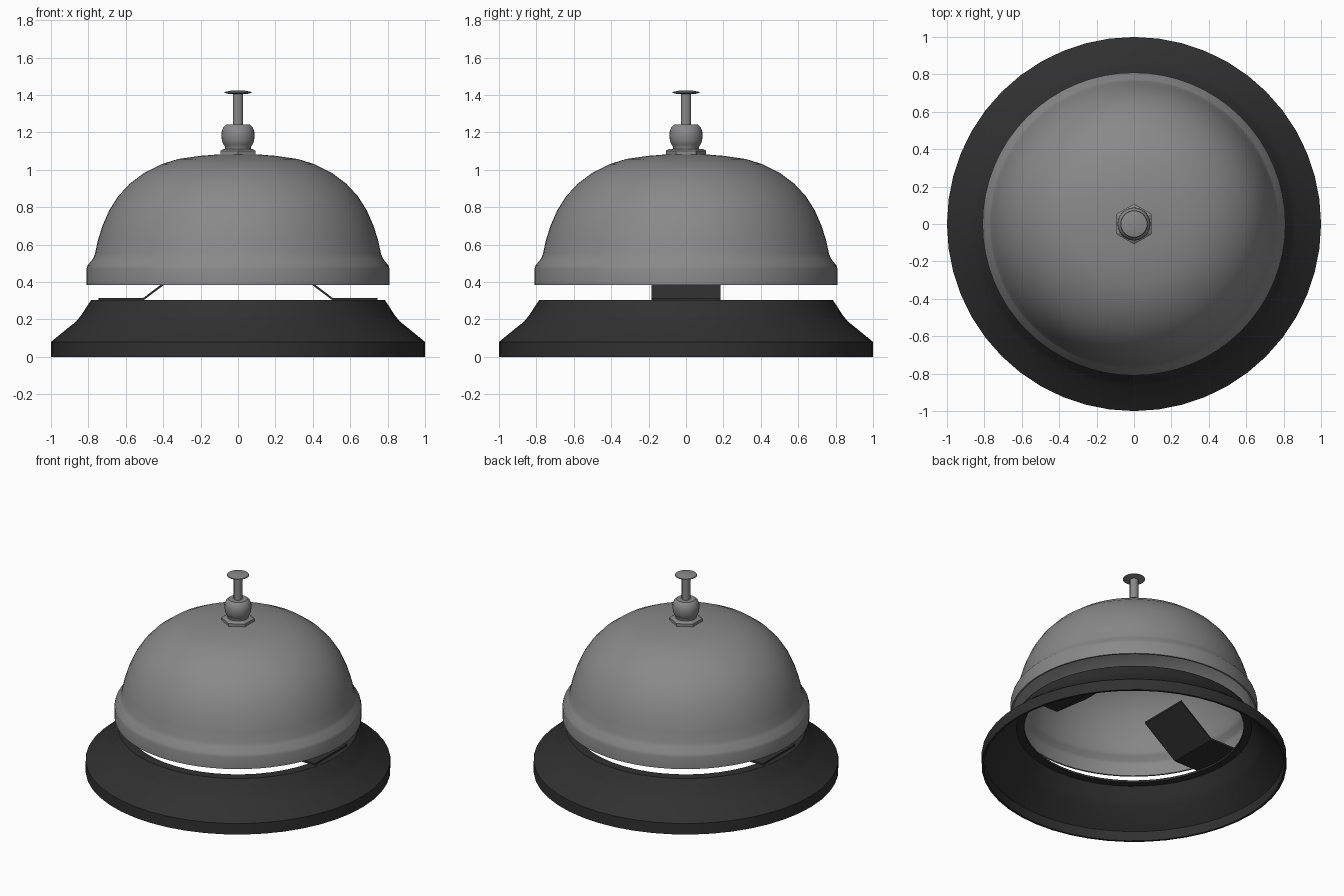
import bpy, bmesh, math

if "Cube" in bpy.data.objects:
    bpy.data.objects.remove(bpy.data.objects["Cube"])


def material(name, rgb):
    m = bpy.data.materials.new(name)
    m.diffuse_color = (*rgb, 1)
    m.use_nodes = True
    m.node_tree.nodes["Principled BSDF"].inputs["Base Color"].default_value = m.diffuse_color
    return m


METAL = material("brushed grey metal", (0.25, 0.25, 0.25))
BLACK = material("matte black", (0.03, 0.03, 0.03))


def finish(name, bm, mat, angle=30):
    bmesh.ops.recalc_face_normals(bm, faces=bm.faces)
    mesh = bpy.data.meshes.new(name)
    bm.to_mesh(mesh)
    bm.free()
    mesh.materials.append(mat)
    obj = bpy.data.objects.new(name, mesh)
    bpy.context.collection.objects.link(obj)
    bpy.ops.object.select_all(action='DESELECT')
    obj.select_set(True)
    bpy.context.view_layer.objects.active = obj
    bpy.ops.object.shade_smooth_by_angle(angle=math.radians(angle))
    return obj


def lathe(name, profile, mat, steps, closed=False, angle=30, turn=0):
    """Spin an (r, z) profile around the z axis."""
    bm = bmesh.new()
    pts = profile + profile[:1] if closed else profile
    verts = [bm.verts.new((r * math.cos(turn), r * math.sin(turn), z)) for r, z in pts]
    edges = [bm.edges.new(pair) for pair in zip(verts, verts[1:])]
    bmesh.ops.spin(bm, geom=verts + edges, axis=(0, 0, 1), cent=(0, 0, 0),
                   angle=math.tau, steps=steps)
    bmesh.ops.remove_doubles(bm, verts=bm.verts, dist=1e-4)
    return finish(name, bm, mat, angle)


# Hollow flared base, open at the top and bottom
base = [(1, 0), (1, 0.08), (0.865, 0.19), (0.84, 0.22), (0.785, 0.305), (0.72, 0.305),
        (0.72, 0.29), (0.772, 0.29), (0.825, 0.21), (0.85, 0.178), (0.985, 0.07), (0.985, 0)]
lathe("base", base, BLACK, 48, closed=True)

# Thin domed bell with a rolled lip
dome = [(0.81, 0.385), (0.81, 0.47), (0.804, 0.49), (0.775, 0.525), (0.765, 0.55),
        (0.75, 0.62), (0.725, 0.70), (0.688, 0.785), (0.64, 0.86), (0.58, 0.925),
        (0.50, 0.985), (0.41, 1.03), (0.32, 1.058), (0.20, 1.075), (0.1, 1.083), (0, 1.085)]
inner = [(max(r - 0.012, 0), z - 0.012 * (z > 0.5)) for r, z in reversed(dome)]
lathe("bell", dome + inner + dome[:1], METAL, 64, angle=40)

# Hexagonal nut with a smaller chamfered step
lathe("hex_nut", [(0, 1.078), (0.108, 1.078), (0.108, 1.102), (0.09, 1.112), (0, 1.112)],
      METAL, 6, angle=20, turn=math.pi / 2)

# Rounded collar
collar = [(0, 1.105), (0.07, 1.105), (0.07, 1.125), (0.078, 1.135), (0.086, 1.155),
          (0.088, 1.18), (0.087, 1.205), (0.078, 1.228), (0.062, 1.242), (0, 1.242)]
lathe("collar", collar, METAL, 32, angle=40)

# Plunger stem and its button
lathe("stem", [(0.028, 1.23), (0.028, 1.41)], METAL, 24)
lathe("button", [(0, 1.404), (0.05, 1.406), (0.073, 1.412), (0.07, 1.417), (0.04, 1.423), (0, 1.425)],
      METAL, 32, angle=40)

# Bent spring brackets, mirrored left and right
path = [(0.745, 0.303), (0.505, 0.303), (0.25, 0.495), (0.25, 0.508), (0.505, 0.316), (0.745, 0.316)]
for side, label in ((1, "right"), (-1, "left")):
    bm = bmesh.new()
    front = [bm.verts.new((side * x, -0.185, z)) for x, z in path]
    back = [bm.verts.new((side * x, 0.185, z)) for x, z in path]
    for i in range(6):
        j = (i + 1) % 6
        bm.faces.new((front[i], front[j], back[j], back[i]))
    for row in (front, back):
        bm.faces.new((row[0], row[1], row[4], row[5]))
        bm.faces.new((row[1], row[2], row[3], row[4]))
    finish(label + "_bracket", bm, BLACK, 20)
